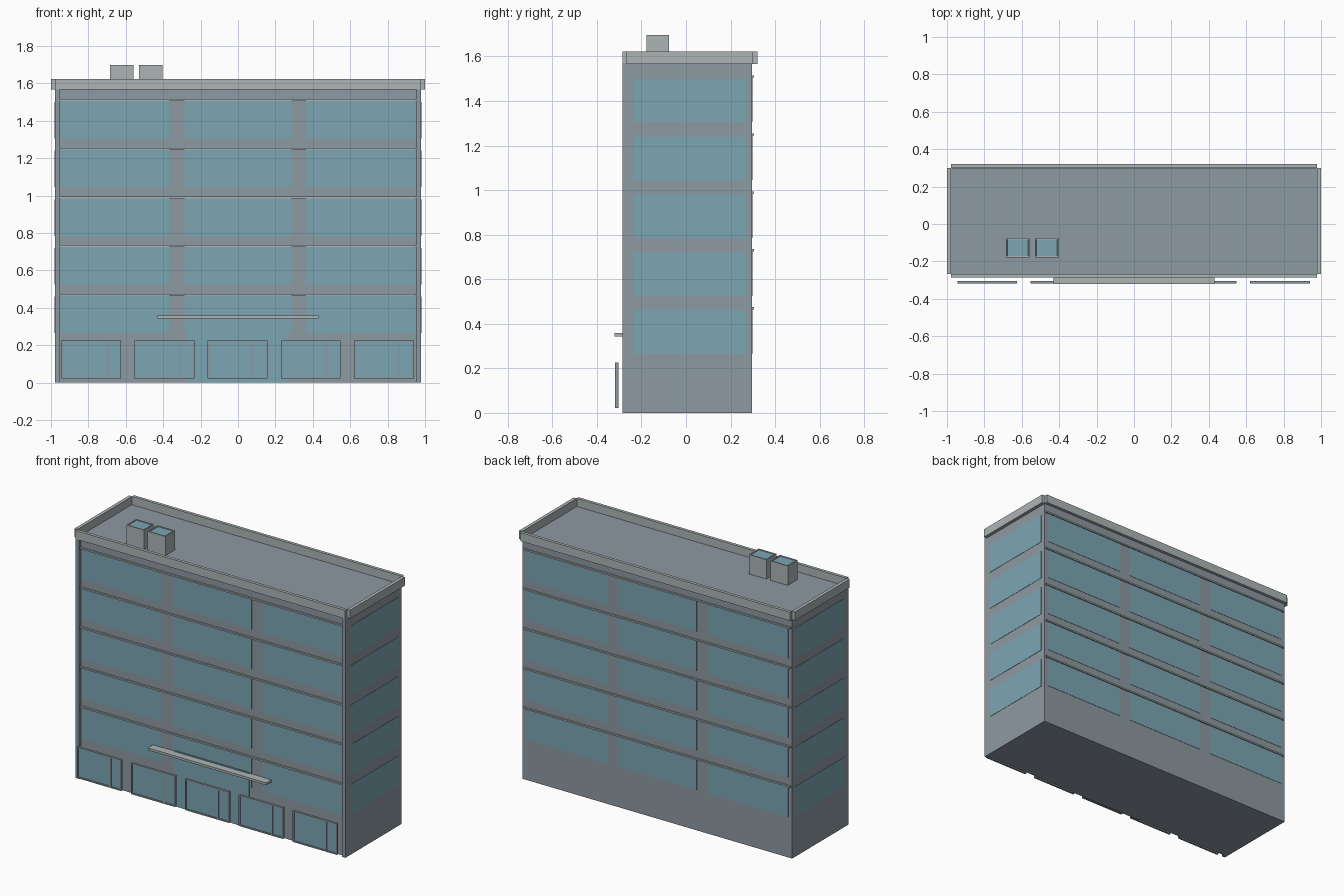
import bpy, bmesh
from mathutils import Matrix, Vector

if "Cube" in bpy.data.objects:
    bpy.data.objects.remove(bpy.data.objects["Cube"])


def material(name, rgb):
    m = bpy.data.materials.new(name)
    m.diffuse_color = (*rgb, 1)
    m.use_nodes = True
    m.node_tree.nodes["Principled BSDF"].inputs["Base Color"].default_value = m.diffuse_color
    return m


WALL = material("wall_grey", (0.27, 0.32, 0.36))
TRIM = material("trim_grey", (0.42, 0.46, 0.46))
GLASS = material("blue_glass", (0.20, 0.38, 0.45))


def add_box(bm, x, y, z):
    """Axis-aligned box from (min, max) pairs."""
    size = Vector((x[1] - x[0], y[1] - y[0], z[1] - z[0]))
    mid = Vector((x[0] + x[1], y[0] + y[1], z[0] + z[1])) / 2
    bmesh.ops.create_cube(bm, size=1, matrix=Matrix.Translation(mid) @ Matrix.Diagonal((*size, 1)))


def finish(name, bm, *mats):
    me = bpy.data.meshes.new(name)
    bm.to_mesh(me)
    bm.free()
    for m in mats:
        me.materials.append(m)
    ob = bpy.data.objects.new(name, me)
    bpy.context.collection.objects.link(ob)
    return ob


def boxes(name, mat, parts):
    bm = bmesh.new()
    for p in parts:
        add_box(bm, *p)
    return finish(name, bm, mat)


HX, FRONT, BACK, ROOF, TOP = 0.978, -0.266, 0.297, 1.57, 1.623
FLOORS = [0.265 + 0.26 * i for i in range(5)]
BAYS = [(-0.95, -0.368), (-0.286, 0.286), (0.364, 0.95)]
PROUD = 0.002

# main block with flat roof
boxes("building_body", WALL, [((-HX, HX), (FRONT, BACK), (0, ROOF))])

# corner pilasters on the front
boxes("corner_pilasters", WALL,
      [((s * 0.966 - 0.012, s * 0.966 + 0.012), (-0.284, FRONT), (0, ROOF)) for s in (-1, 1)])

# parapet strips around the roof, corners left notched
boxes("roof_parapet", TRIM, [
    ((-HX, HX), (-0.286, FRONT), (ROOF - 0.003, TOP)),
    ((-HX, HX), (BACK + 0.003, 0.32), (ROOF - 0.003, TOP)),
    ((-1, -HX), (FRONT, BACK + 0.003), (ROOF - 0.003, TOP)),
    ((HX, 1), (FRONT, BACK + 0.003), (ROOF - 0.003, TOP))])

# window bands on the long sides
for name, y in (("front_windows", (FRONT - PROUD, FRONT + PROUD)),
                ("back_windows", (BACK - PROUD, BACK + PROUD))):
    boxes(name, GLASS, [(bay, y, (z, z + 0.2)) for z in FLOORS for bay in BAYS])

# windows on the short sides
for name, s in (("left_windows", -1), ("right_windows", 1)):
    boxes(name, GLASS, [((s * HX - PROUD, s * HX + PROUD), (-0.233, 0.265), (z, z + 0.195))
                        for z in FLOORS])

# thin ledges above each window row
boxes("front_ledges", TRIM, [((-0.954, 0.954), (-0.276, FRONT), (z + 0.2, z + 0.21)) for z in FLOORS])
boxes("back_ledges", TRIM, [((-0.97, 0.97), (BACK, 0.306), (z + 0.2, z + 0.21)) for z in FLOORS])

# entrance glazing and canopy
boxes("entrance_glass", GLASS, [((-0.27, 0.27), (FRONT - 0.006, FRONT), (0, 0.365))])
boxes("entrance_canopy", TRIM, [((-0.43, 0.43), (-0.32, FRONT), (0.343, 0.358))])

# ground-floor shopfronts: frame, mullion and glass standing off the wall
frames, panes = [], []
Y, Z, T = (-0.319, -0.304), (0.022, 0.226), 0.009
for i in range(5):
    x0 = -0.945 + 0.3912 * i
    x1 = x0 + 0.32
    frames += [((x0, x0 + T), Y, Z), ((x1 - T, x1), Y, Z),
               ((x0 + T, x1 - T), Y, (Z[0], Z[0] + T)),
               ((x0 + T, x1 - T), Y, (Z[1] - T, Z[1])),
               ((x0 + 0.238, x0 + 0.246), Y, (Z[0] + T, Z[1] - T))]
    panes.append(((x0 + T, x1 - T), (-0.314, -0.309), (Z[0] + T, Z[1] - T)))
boxes("shopfront_frames", WALL, frames)
boxes("shopfront_glass", GLASS, panes)

# rooftop units with a sunk glass lid
for name, x in (("roof_unit_left", -0.685), ("roof_unit_right", -0.53)):
    bm = bmesh.new()
    add_box(bm, (x, x + 0.127), (-0.178, -0.076), (ROOF, 1.697))
    bm.normal_update()
    lid = max(bm.faces, key=lambda f: f.calc_center_median().z)
    bmesh.ops.inset_region(bm, faces=[lid], thickness=0.01)
    bmesh.ops.inset_region(bm, faces=[lid], thickness=0.001, depth=-0.004)
    lid.material_index = 1
    finish(name, bm, TRIM, GLASS)
